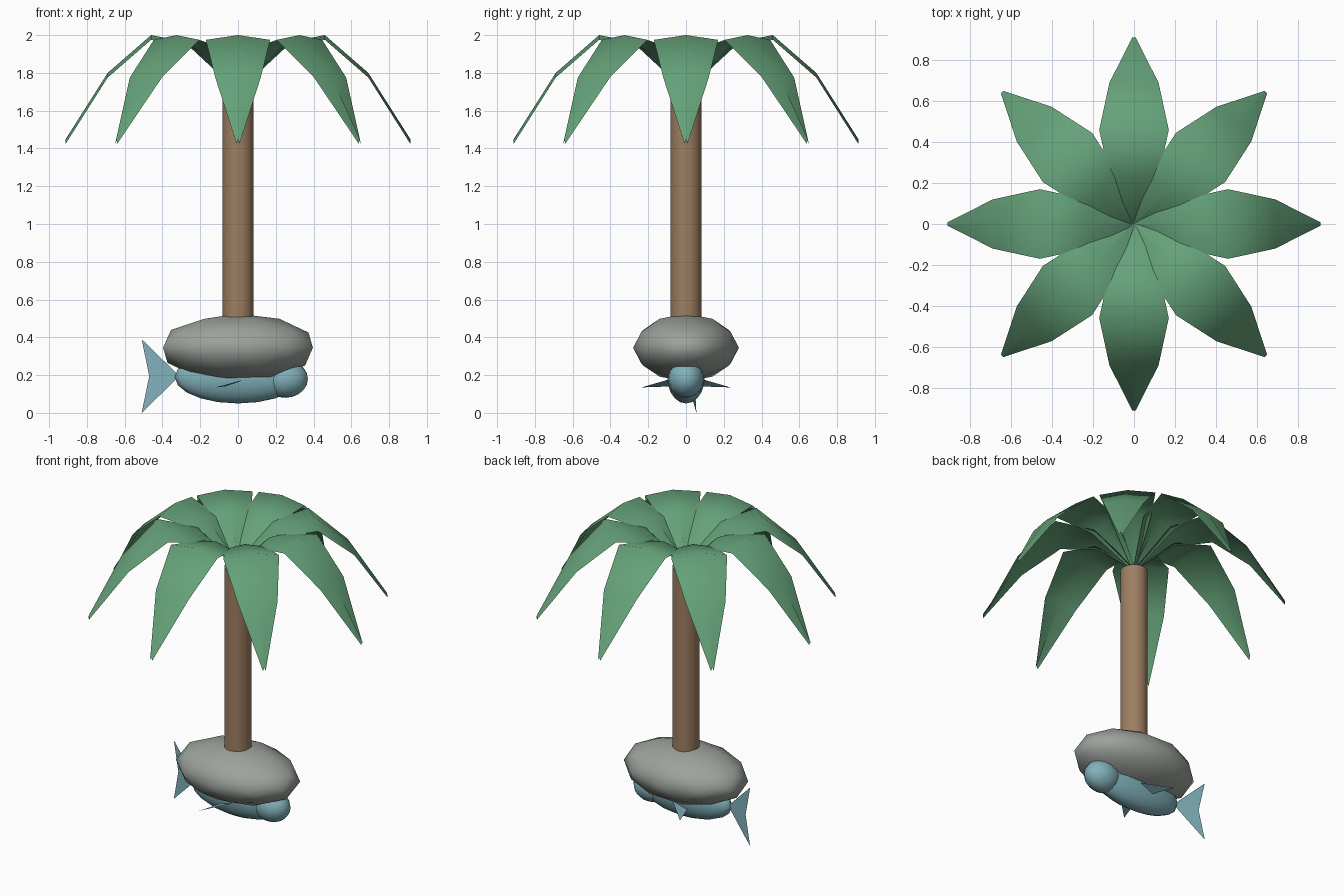
import bpy
import bmesh
from math import sin, pi, radians

if "Cube" in bpy.data.objects:
    bpy.data.objects.remove(bpy.data.objects["Cube"])


def material(name, rgb):
    m = bpy.data.materials.new(name)
    m.diffuse_color = (*rgb, 1)
    m.use_nodes = True
    m.node_tree.nodes["Principled BSDF"].inputs["Base Color"].default_value = m.diffuse_color
    return m


GREEN = material("leaf_green", (0.13, 0.36, 0.19))
BROWN = material("bark_brown", (0.34, 0.21, 0.12))
GREY = material("stone_grey", (0.33, 0.36, 0.33))
BLUE = material("fish_blue", (0.22, 0.44, 0.50))


def finish(obj, name, mat, smooth=True):
    obj.name = name
    obj.data.materials.append(mat)
    for p in obj.data.polygons:
        p.use_smooth = smooth
    return obj


def mesh_object(name, verts, faces, mat, smooth=False):
    mesh = bpy.data.meshes.new(name)
    mesh.from_pydata(verts, [], faces)
    obj = bpy.data.objects.new(name, mesh)
    bpy.context.collection.objects.link(obj)
    return finish(obj, name, mat, smooth)


def ellipsoid(name, centre, radii, mat):
    bpy.ops.mesh.primitive_uv_sphere_add(segments=16, ring_count=10, location=centre)
    obj = bpy.context.object
    obj.scale = radii
    return finish(obj, name, mat)


# Fish body and head
ellipsoid("fish_body", (0, 0, 0.19), (0.335, 0.10, 0.14), BLUE)
ellipsoid("fish_head", (0.25, 0, 0.18), (0.12, 0.095, 0.10), BLUE)

# Forked tail, swung slightly to one side
mesh_object("fish_tail",
            [(-0.31, 0, 0.195), (-0.51, 0.055, 0.39), (-0.47, 0.045, 0.195), (-0.51, 0.055, 0)],
            [(0, 1, 2), (0, 2, 3)], BLUE)

# Side fins
for side, s in (("left", 1), ("right", -1)):
    mesh_object(f"{side}_fin",
                [(0.05, s * 0.08, 0.18), (-0.07, s * 0.085, 0.14), (-0.12, s * 0.235, 0.135)],
                [(0, 1, 2)], BLUE)

# Rock carried on the fish
bpy.ops.mesh.primitive_ico_sphere_add(subdivisions=2, radius=1, location=(0, 0, 0.345))
rock = bpy.context.object
rock.scale = (0.417, 0.28, 0.18)
finish(rock, "rock", GREY)

# Trunk
bpy.ops.mesh.primitive_cylinder_add(vertices=16, radius=0.083, depth=1.3, location=(0, 0, 1.05))
trunk = finish(bpy.context.object, "trunk", BROWN)
bpy.ops.object.shade_smooth_by_angle(angle=radians(40))

# Palm leaves: ridged strips arching out and down
ARCH = [(0, 1.73), (0.23, 1.955), (0.46, 2.0), (0.69, 1.80), (0.912, 1.45)]
verts = []
for i, (r, z) in enumerate(ARCH):
    w = max(0.17 * sin(pi * i / 4), 0.008)
    verts += [(r, -w, z - 0.025), (r, 0, z), (r, w, z - 0.025)]
faces = [(3 * i + j, 3 * i + j + 3, 3 * i + j + 4, 3 * i + j + 1)
         for i in range(4) for j in range(2)]
for k in range(8):
    leaf = mesh_object(f"palm_leaf_{k + 1}", verts, faces, GREEN, True)
    leaf.rotation_euler.z = k * pi / 4
